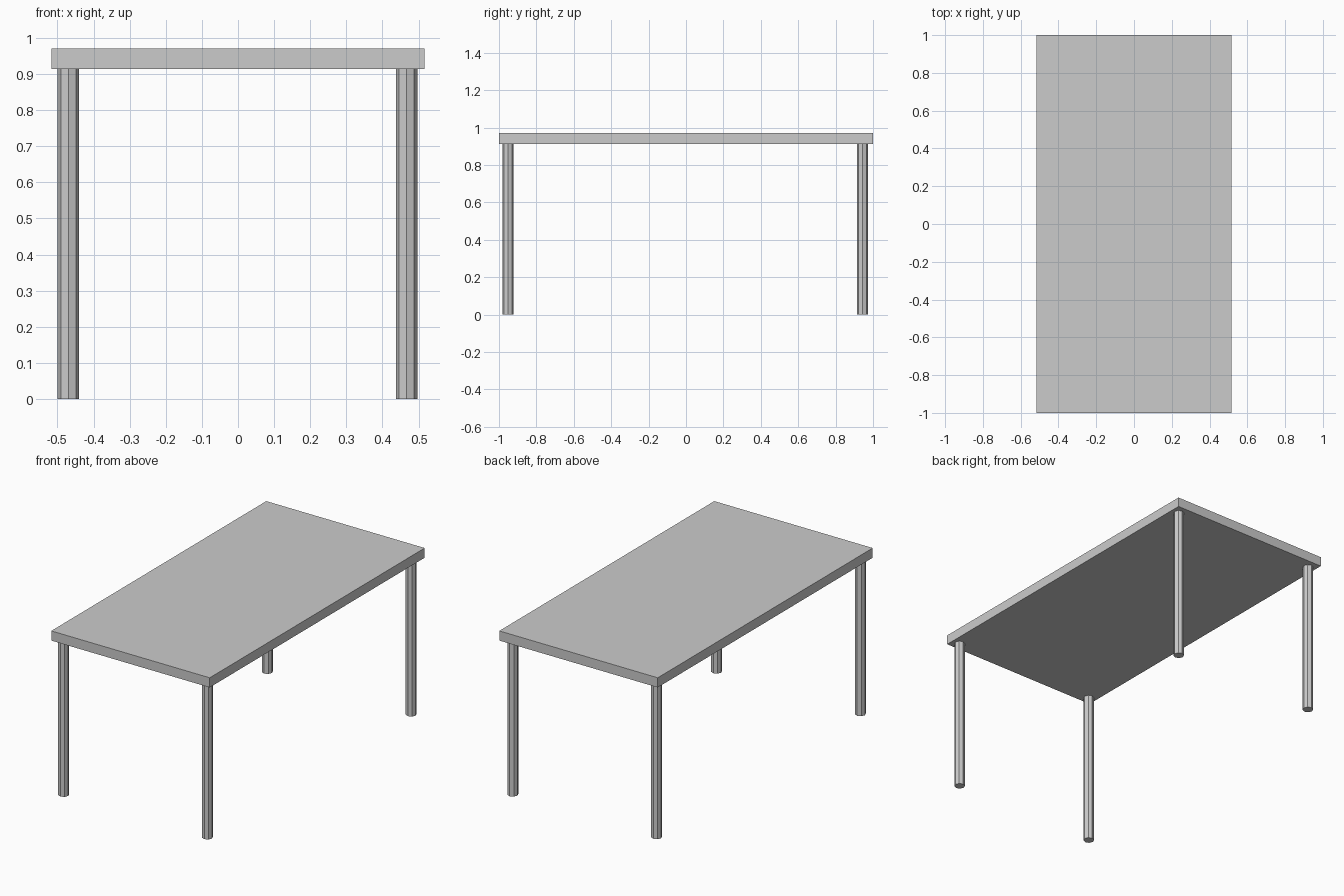
import bpy

if "Cube" in bpy.data.objects:
    bpy.data.objects.remove(bpy.data.objects["Cube"])

# Table top slab
bpy.ops.mesh.primitive_cube_add(size=1, location=(0, 0, 0.942))
top = bpy.context.object
top.name = "table_top"
top.scale = (1.032, 2.0, 0.057)
bpy.ops.object.transform_apply(location=False, rotation=False, scale=True)

# Four octagonal legs, ending under the top
LEG_HEIGHT = 0.9135
for row, y in (("front", -0.951), ("back", 0.944)):
    for side, x in (("left", -0.47), ("right", 0.467)):
        bpy.ops.mesh.primitive_cylinder_add(
            vertices=8, radius=0.0295, depth=LEG_HEIGHT,
            location=(x, y, LEG_HEIGHT / 2))
        bpy.context.object.name = f"{row}_{side}_leg"
